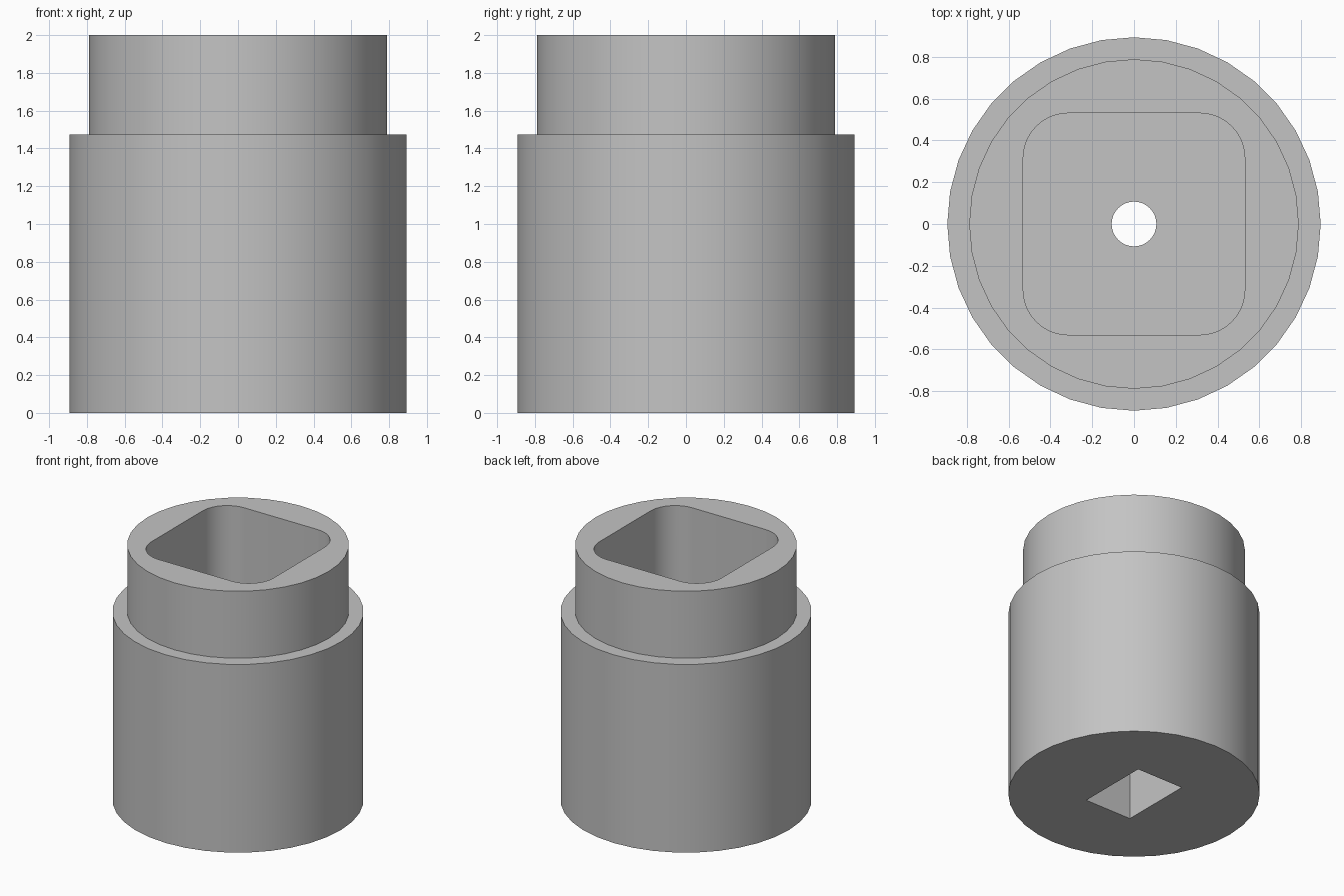
import bpy, bmesh, math

if "Cube" in bpy.data.objects:
    bpy.data.objects.remove(bpy.data.objects["Cube"])

steel = bpy.data.materials.new("satin grey steel")
steel.diffuse_color = (0.55, 0.55, 0.55, 1)
steel.use_nodes = True
steel.node_tree.nodes["Principled BSDF"].inputs["Base Color"].default_value = steel.diffuse_color


def circle(r, n):
    return [(r * math.cos(2 * math.pi * i / n), r * math.sin(2 * math.pi * i / n))
            for i in range(n)]


def rounded_rect(hx, hy, r, n):
    """Outline of a rectangle with rounded corners, counter-clockwise."""
    pts = []
    for k, (sx, sy) in enumerate([(1, 1), (-1, 1), (-1, -1), (1, -1)]):
        for i in range(n + 1):
            a = math.pi / 2 * (k + i / n)
            pts.append((sx * (hx - r) + r * math.cos(a), sy * (hy - r) + r * math.sin(a)))
    return pts


def loft(name, sections):
    """Closed solid through a stack of (outline, height) sections."""
    bm = bmesh.new()
    rings = [[bm.verts.new((x, y, z)) for x, y in outline] for outline, z in sections]
    for low, high in zip(rings, rings[1:]):
        n = len(low)
        for i in range(n):
            j = (i + 1) % n
            bm.faces.new((low[i], low[j], high[j], high[i]))
    bm.faces.new(rings[0][::-1])
    bm.faces.new(rings[-1])
    mesh = bpy.data.meshes.new(name)
    bm.to_mesh(mesh)
    bm.free()
    mesh.materials.append(steel)
    obj = bpy.data.objects.new(name, mesh)
    bpy.context.collection.objects.link(obj)
    return obj


# Stepped round body: wide barrel with a narrower collar
barrel, collar = circle(0.893, 36), circle(0.788, 36)
body = loft("socket_body", [(barrel, 0), (barrel, 1.475), (collar, 1.475), (collar, 2)])

# Upper rounded-square recess, lower rectangular drive hole, round bore joining them
drive = [(-0.202, -0.287), (0.202, -0.287), (0.202, 0.287), (-0.202, 0.287)]
bore = circle(0.107, 32)
cutters = [
    loft("recess_cutter", [(rounded_rect(0.53, 0.53, 0.215, 10), 1.0),
                           (rounded_rect(0.53, 0.53, 0.215, 10), 2.2)]),
    loft("drive_cutter", [(drive, -0.2), (drive, 0.7)]),
    loft("bore_cutter", [(bore, 0.5), (bore, 1.2)]),
]
bpy.context.view_layer.objects.active = body
body.select_set(True)
for cutter in cutters:
    cutter.hide_render = True
    mod = body.modifiers.new(cutter.name, 'BOOLEAN')
    mod.operation = 'DIFFERENCE'
    mod.solver = 'EXACT'
    mod.object = cutter
    bpy.ops.object.modifier_apply(modifier=mod.name)
    bpy.data.objects.remove(cutter)

# Smooth walls, crisp rims
bpy.ops.object.shade_smooth_by_angle(angle=math.radians(30))
